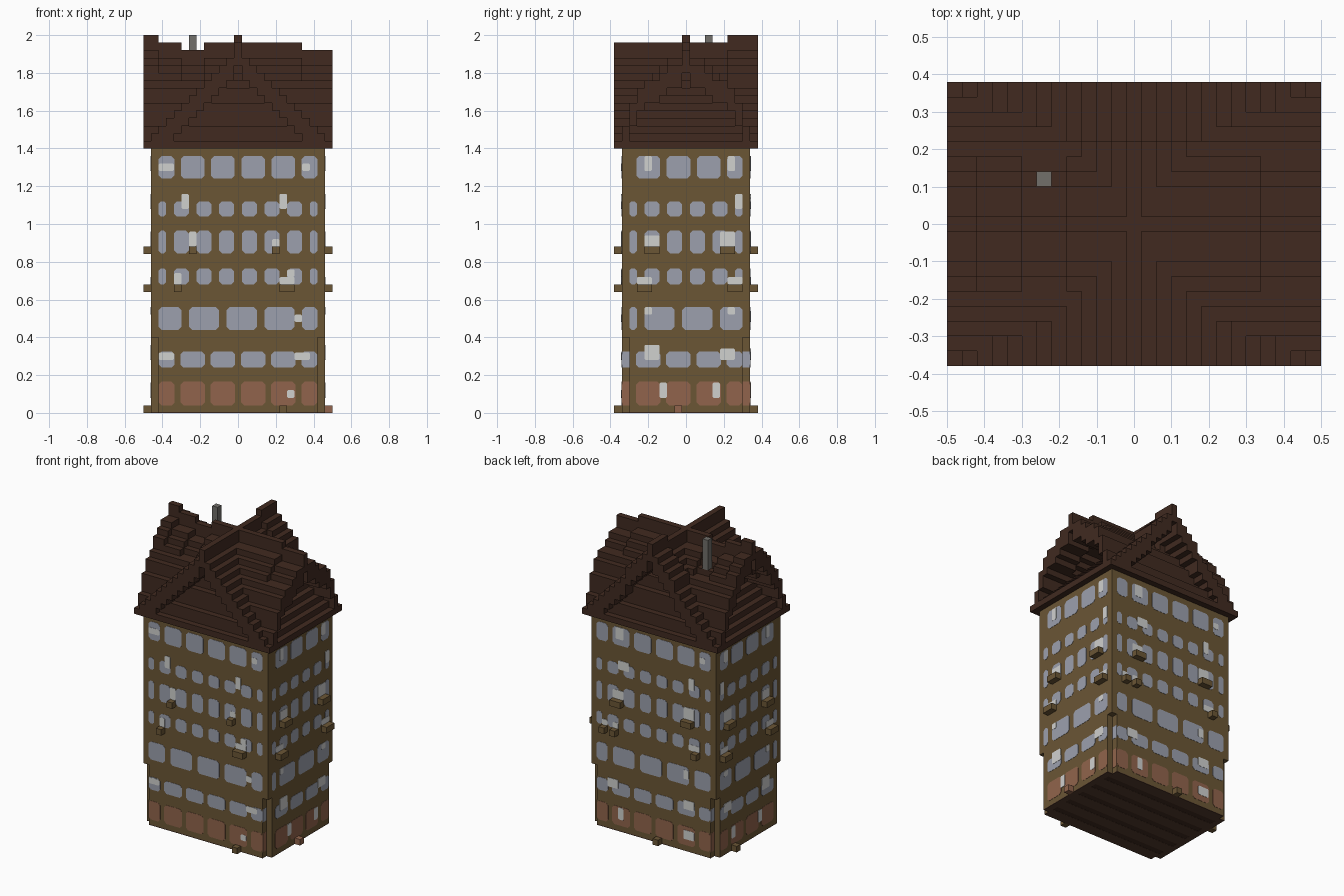
import bpy, bmesh
from mathutils import Vector

if "Cube" in bpy.data.objects:
    bpy.data.objects.remove(bpy.data.objects["Cube"])

V = 0.04                      # block size
HX, HY, EAVE = 0.46, 0.34, 1.4


def material(name, rgb):
    lin = [((c / 255 + 0.055) / 1.055) ** 2.4 for c in rgb] + [1]
    m = bpy.data.materials.new(name)
    m.use_nodes = True
    m.diffuse_color = lin
    bsdf = m.node_tree.nodes["Principled BSDF"]
    bsdf.inputs["Base Color"].default_value = lin
    bsdf.inputs["Roughness"].default_value = 0.9
    return m


WALL = material("ochre wall", (107, 86, 53))
ROOF = material("dark brown roof", (65, 42, 32))
GLASS = material("blue grey glass", (156, 160, 174))
ARCH = material("red brown brick", (145, 100, 76))
LIGHT = material("pale pane", (208, 209, 207))
STONE = material("grey stone", (114, 112, 107))
BOARD = material("brown floor board", (84, 58, 44))


class Part:
    """Collects prisms into one single-coloured object."""

    def __init__(self, name, mat):
        self.name, self.mat, self.bm = name, mat, bmesh.new()

    def prism(self, ring, offset):
        lo = [self.bm.verts.new(p) for p in ring]
        hi = [self.bm.verts.new(p + offset) for p in ring]
        n = len(ring)
        self.bm.faces.new(lo[::-1])
        self.bm.faces.new(hi)
        for i in range(n):
            self.bm.faces.new((lo[i], lo[(i + 1) % n], hi[(i + 1) % n], hi[i]))

    def box(self, x0, x1, y0, y1, z0, z1):
        ring = [Vector((x, y, z0)) for x, y in ((x0, y0), (x1, y0), (x1, y1), (x0, y1))]
        self.prism(ring, Vector((0, 0, z1 - z0)))

    def finish(self):
        bmesh.ops.recalc_face_normals(self.bm, faces=self.bm.faces)
        me = bpy.data.meshes.new(self.name)
        self.bm.to_mesh(me)
        self.bm.free()
        me.materials.append(self.mat)
        bpy.context.collection.objects.link(bpy.data.objects.new(self.name, me))


# Facades: outward direction, along direction, distance from centre
SIDES = {
    "front": (Vector((0, -1, 0)), Vector((1, 0, 0)), HY),
    "back": (Vector((0, 1, 0)), Vector((1, 0, 0)), HY),
    "right": (Vector((1, 0, 0)), Vector((0, 1, 0)), HX),
    "left": (Vector((-1, 0, 0)), Vector((0, 1, 0)), HX),
}


def plate(part, side, a0, a1, z0, z1, depth, cut=0.0, inset=0.0):
    out, along, dist = SIDES[side]
    pts = ((a0 + cut, z0), (a1 - cut, z0), (a1, z0 + cut), (a1, z1 - cut),
           (a1 - cut, z1), (a0 + cut, z1), (a0, z1 - cut), (a0, z0 + cut))
    if cut == 0:
        pts = ((a0, z0), (a1, z0), (a1, z1), (a0, z1))
    ring = [out * (dist - inset) + along * a + Vector((0, 0, z)) for a, z in pts]
    part.prism(ring, out * depth)


# Walls, with the corner blocks left out of the lower floors
walls = Part("walls", WALL)
walls.box(-HX, HX, -HY, HY, 0.4, EAVE)
walls.box(-HX + V, HX - V, -HY, HY, 0.004, 0.4)
walls.box(-HX, HX, -HY + V, HY - V, 0.004, 0.4)
walls.finish()

# Boarded floor underneath
gaps = Part("floor_gaps", ROOF)
gaps.box(-HX + V, HX - V, -HY + V, HY - V, 0.001, 0.006)
gaps.finish()
boards = Part("floor_boards", BOARD)
for i in range(-2, 4):
    y = (i - 0.5) * 0.12
    boards.box(-HX + V, HX - V, y - V, y + V, 0, 0.006)
for x in (-HX, HX - V):
    boards.box(x, x + V, -0.3, 0.3, 0, 0.006)
boards.finish()

# Window rows: bottom, top, pitch, pane width, centre phase on long and short sides
ROWS = [
    (0.04, 0.165, 0.16, 0.13, 0.08, 0.12),
    (0.24, 0.325, 0.16, 0.13, 0.08, 0.12),
    (0.44, 0.56, 0.2, 0.16, 0.02, 0.06),
    (0.68, 0.765, 0.12, 0.08, 0.06, 0.06),
    (0.845, 0.965, 0.12, 0.08, 0.06, 0.06),
    (1.04, 1.12, 0.12, 0.08, 0.06, 0.06),
    (1.24, 1.36, 0.16, 0.125, 0.08, 0.12),
]
windows = Part("windows", GLASS)
arches = Part("ground_floor_arches", ARCH)
for side in SIDES:
    long_side = side in ("front", "back")
    limit = 0.42 if long_side else 0.3
    for row, (z0, z1, pitch, width, phase_l, phase_s) in enumerate(ROWS):
        part = arches if row == 0 else windows
        phase = phase_l if long_side else phase_s
        for n in range(-5, 6):
            c = phase + n * pitch
            a0, a1 = max(c - width / 2, -limit), min(c + width / 2, limit)
            if a1 - a0 > 0.025:
                plate(part, side, a0, a1, z0, z1, 0.0015, min(0.016, (a1 - a0) * 0.3))
        # Painted strips continue into the corner recesses
        if row < 2 and not long_side:
            for a in (-0.34, 0.3):
                plate(part, side, a, a + V, z0, z1, 0.0015, inset=V)
windows.finish()
arches.finish()

# Pale panes: start, end, bottom, top in blocks
SHORT_PANES = [(-5.5, -4.5, 32, 34), (5.5, 6.5, 32, 34), (6.5, 7.5, 27, 29),
               (-5.5, -3.5, 22, 23.5), (4.5, 6.5, 22, 24), (-6.5, -4.5, 17, 18),
               (5.5, 7.5, 17, 18), (-5.5, -4.5, 13, 14), (5.5, 6.5, 13, 14),
               (-5.5, -3.5, 7, 9), (4.5, 6.5, 7, 8.5), (-3.5, -2.5, 2, 4), (3.5, 4.5, 2, 4)]
PANES = {
    "front": [(-10.5, -8.5, 32, 33), (8.5, 9.5, 32, 33), (-7.5, -6.5, 27, 29),
              (5.5, 6.5, 27, 29), (-6.5, -5.5, 22, 24), (4.5, 5.5, 22, 23),
              (-8.5, -7.5, 17, 18.5), (5.5, 7.5, 17, 18), (6.5, 7.5, 18, 19),
              (7.5, 8.5, 12, 13), (-10.5, -8.5, 7, 8), (7.5, 9.5, 7, 8), (6.5, 7.5, 2, 3)],
    "back": [(5.5, 7, 32, 34), (-9.5, -8.5, 32, 33), (4.5, 6.5, 27, 28.5),
             (-7.5, -6.5, 27, 29), (5.5, 7.5, 22, 23.5), (-7.5, -5.5, 22, 24),
             (6.5, 7.5, 17, 18), (8.5, 9.5, 17, 18), (-8.5, -6.5, 17, 18),
             (-6.5, -5.5, 12, 13.5), (6.5, 8.5, 7, 8.5), (-7.5, -5.5, 7, 8.5),
             (5.5, 6.5, 2, 4), (-7.5, -5.5, 2, 3.5)],
    "right": SHORT_PANES,
    "left": SHORT_PANES,
}
panes = Part("pale_panes", LIGHT)
for side, items in PANES.items():
    for a0, a1, z0, z1 in items:
        plate(panes, side, a0 * V, a1 * V, z0 * V, z1 * V, 0.003, 0.006)
panes.finish()

# Ledges: start, end, bottom in blocks
SIDE_LEDGES = [(-5.5, -3.5, 21), (4.5, 6.5, 21), (-6.5, -4.5, 16), (5.5, 7.5, 16)]
LEDGES = {
    "front": [(-6.5, -5.5, 21), (4.5, 5.5, 21), (-8.5, -7.5, 16), (5.5, 7.5, 16), (5.5, 6.5, 0)],
    "back": [(5.5, 7.5, 21), (-7.5, -5.5, 21), (8.5, 9.5, 16), (6.5, 7.5, 16),
             (-8.5, -7.5, 16), (-1.5, -0.5, 0)],
    "right": SIDE_LEDGES,
    "left": SIDE_LEDGES + [(3.5, 4.5, 0)],
}
ledges = Part("window_ledges", WALL)
for side, items in LEDGES.items():
    for a0, a1, z in items:
        plate(ledges, side, a0 * V, a1 * V, z * V, (z + 1) * V, V)
ledges.finish()
step = Part("door_step", ARCH)
plate(step, "right", -1.5 * V, -0.5 * V, 0, V, V)
step.finish()

# Roof heights in blocks, by distance from each ridge: straight and bulging
RISE_X = [14] + [13 - i for i in range(1, 13)]
RISE_Y = [14, 12, 12, 11, 10, 9, 8, 6, 3, 1]

# Stepped hip under the crossing gables
core = Part("roof_core", ROOF)
for k in range(13):
    wx, wy = [(sum(h > k for h in rise) - 0.5) * V for rise in (RISE_X, RISE_Y)]
    core.box(-wx, wx, -wy, wy, EAVE + k * V, EAVE + (k + 1) * V)
core.finish()


def gable(name, rise, spans, along_x):
    """Stepped gable shell; each span of the ridge has its own sag."""
    part = Part(name, ROOF)
    for s0, s1, sag in spans:
        for d, height in enumerate(rise):
            top = height + (sag if d < 5 else 0)
            z0, z1 = EAVE + max(0, top - 3) * V, EAVE + top * V
            for sign in ((1,) if d == 0 else (-1, 1)):
                c = sign * d * V
                across = (c - V / 2, c + V / 2)
                if along_x:
                    part.box(s0, s1, *across, z0, z1)
                else:
                    part.box(*across, s0, s1, z0, z1)
    part.finish()


gable("side_gables", RISE_Y, [(-0.5, -0.42, 1), (-0.42, -0.3, 0), (-0.3, -0.18, -1),
                              (-0.18, 0.34, 0), (0.34, 0.5, -1)], True)
gable("front_back_gables", RISE_X, [(-0.38, 0.22, 0), (0.22, 0.38, 1)], False)

# Chimney
chimney = Part("chimney", STONE)
chimney.box(-0.26, -0.22, 0.1, 0.14, 1.6, 2.0)
chimney.finish()
